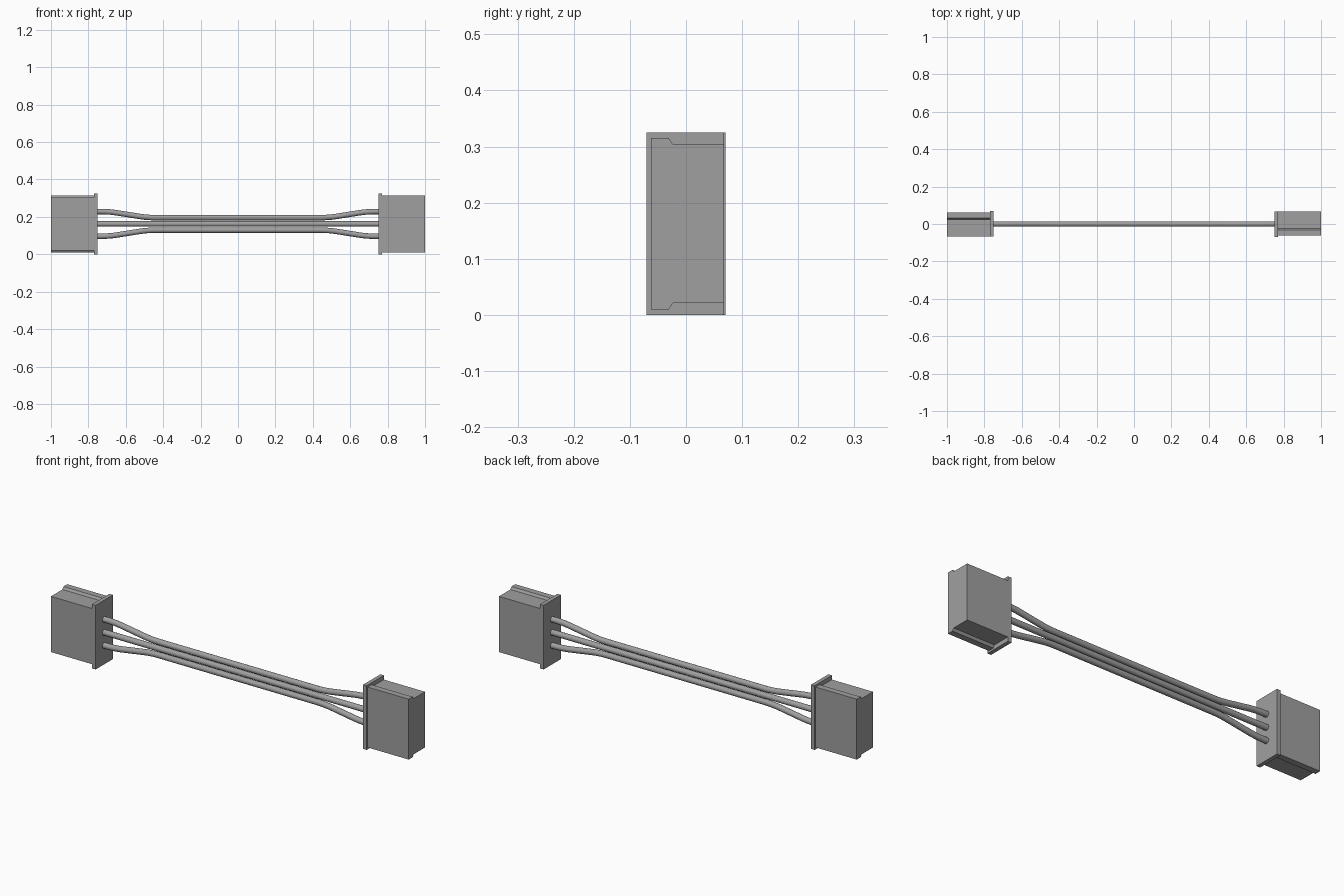
import bpy, bmesh, math
from mathutils import Vector

if "Cube" in bpy.data.objects:
    bpy.data.objects.remove(bpy.data.objects["Cube"])

grey = bpy.data.materials.new("grey_plastic")
grey.diffuse_color = (0.35, 0.35, 0.35, 1)
grey.use_nodes = True
grey.node_tree.nodes["Principled BSDF"].inputs["Base Color"].default_value = grey.diffuse_color


def finish(name, bm):
    bmesh.ops.recalc_face_normals(bm, faces=bm.faces)
    me = bpy.data.meshes.new(name)
    bm.to_mesh(me)
    bm.free()
    me.materials.append(grey)
    ob = bpy.data.objects.new(name, me)
    bpy.context.collection.objects.link(ob)
    return ob


def prism(name, profile, x0, x1, turned):
    """Extrude a (y, z) profile along x; turned = half turn about z."""
    s = -1 if turned else 1
    bm = bmesh.new()
    face = bm.faces.new([bm.verts.new((s * x0, s * y, z)) for y, z in profile])
    geo = bmesh.ops.extrude_face_region(bm, geom=[face])["geom"]
    bmesh.ops.translate(bm, vec=(s * (x1 - x0), 0, 0),
                        verts=[v for v in geo if isinstance(v, bmesh.types.BMVert)])
    return finish(name, bm)


MID = 0.1625  # height of the connector centre

# Connector housings: one side is wider, stepped by a short chamfer
half = [(-0.062, 0.153), (-0.031, 0.153), (-0.023, 0.141), (0.068, 0.141)]
body = [(y, MID + h) for y, h in half] + [(y, MID - h) for y, h in reversed(half)]
flange = [(-0.07, 0), (0.068, 0), (0.068, 2 * MID), (-0.07, 2 * MID)]
for side, turned in (("right", False), ("left", True)):
    prism(side + "_housing", body, 0.77, 1.0, turned)
    prism(side + "_flange", flange, 0.75, 0.77, turned)


def rounded(points, r):
    """Round the inner corners of a path."""
    out = [points[0]]
    for a, b, c in zip(points, points[1:], points[2:]):
        p = b + (a - b).normalized() * r
        q = b + (c - b).normalized() * r
        for i in range(7):
            t = i / 6
            out.append(p * (1 - t) ** 2 + b * 2 * t * (1 - t) + q * t * t)
    return out + [points[-1]]


# Wires: spread at the connectors, bundled in the middle
R, SIDES = 0.0145, 20
for name, k in (("lower_wire", -1), ("middle_wire", 0), ("upper_wire", 1)):
    wide, tight = MID + k * 0.066, MID + k * 0.0335
    path = [Vector((x, 0, z)) for x, z in
            ((-0.755, wide), (-0.69, wide), (-0.485, tight),
             (0.485, tight), (0.69, wide), (0.755, wide))]
    path = rounded(path, 0.045) if k else [path[0], path[-1]]
    bm = bmesh.new()
    rings = []
    for i, p in enumerate(path):
        d = (path[min(i + 1, len(path) - 1)] - path[max(i - 1, 0)]).normalized()
        up = Vector((-d.z, 0, d.x))
        rings.append([bm.verts.new(p + R * (up * math.cos(a) + Vector((0, math.sin(a), 0))))
                      for a in (2 * math.pi * j / SIDES for j in range(SIDES))])
    for a, b in zip(rings, rings[1:]):
        for j in range(SIDES):
            n = (j + 1) % SIDES
            bm.faces.new((a[j], a[n], b[n], b[j]))
    bm.faces.new(rings[0])
    bm.faces.new(rings[-1])
    ob = finish(name, bm)
    bpy.context.view_layer.objects.active = ob
    ob.select_set(True)
    bpy.ops.object.shade_smooth_by_angle(angle=math.radians(40))
    ob.select_set(False)
